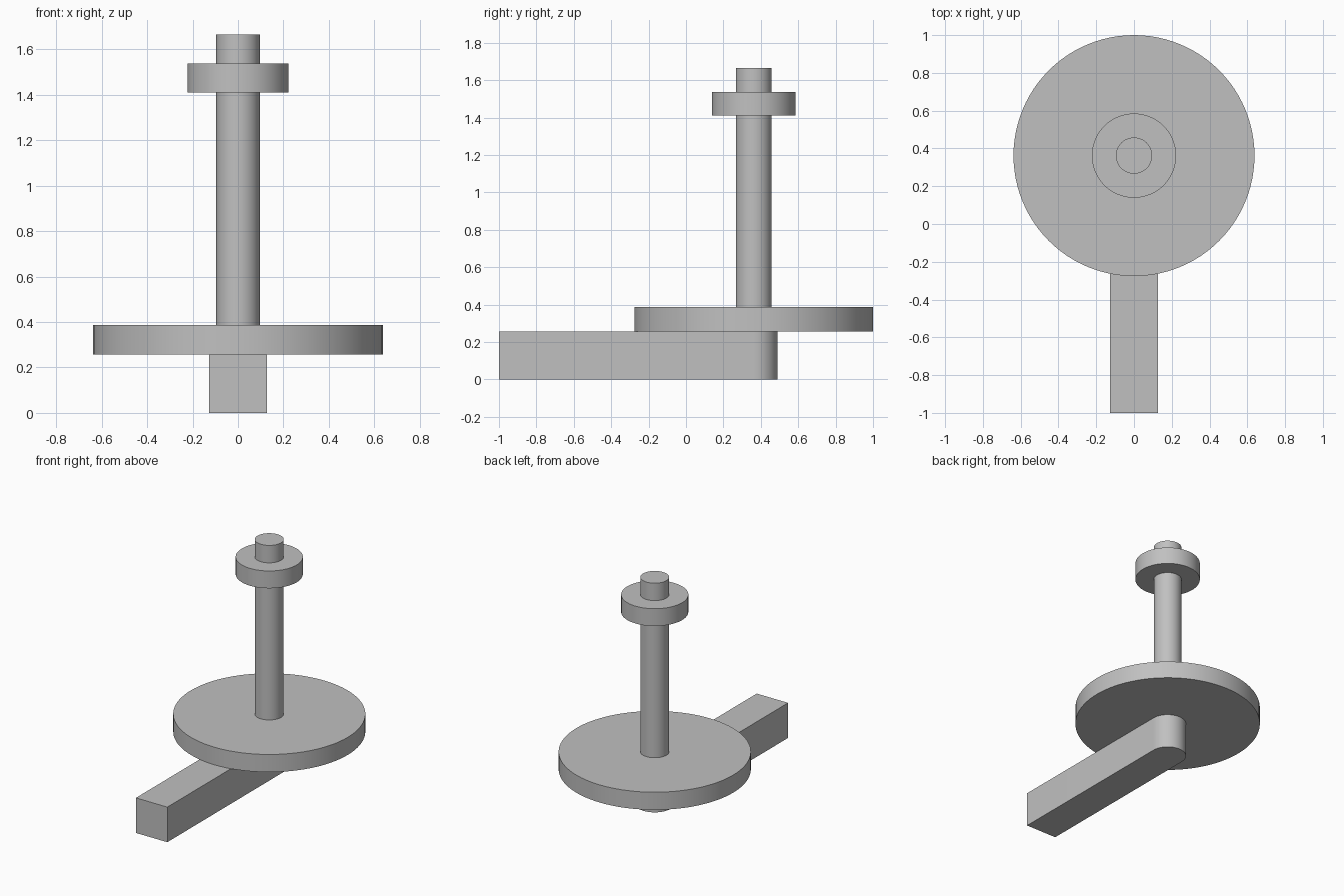
import bpy, bmesh, math

cube = bpy.data.objects.get("Cube")
if cube:
    bpy.data.objects.remove(cube, do_unlink=True)

AXIS_Y = 0.362      # shared axis of the round parts
ARM_R = 0.127       # half width of the arm
ARM_TOP = 0.257

grey = bpy.data.materials.new("plain grey")
grey.use_nodes = True
colour = (0.53, 0.53, 0.53, 1)
grey.diffuse_color = colour
grey.node_tree.nodes["Principled BSDF"].inputs["Base Color"].default_value = colour


def finish(obj, name):
    obj.name = obj.data.name = name
    obj.data.materials.append(grey)
    bpy.ops.object.select_all(action='DESELECT')
    obj.select_set(True)
    bpy.context.view_layer.objects.active = obj
    bpy.ops.object.shade_smooth_by_angle(angle=math.radians(30))


def cylinder(name, radius, bottom, top):
    bpy.ops.mesh.primitive_cylinder_add(
        vertices=96, radius=radius, depth=top - bottom,
        location=(0, AXIS_Y, (bottom + top) / 2))
    finish(bpy.context.object, name)


# Arm: straight bar with a square front end and a half-round back end
outline = [(-ARM_R, -1), (ARM_R, -1)]
steps = 32
for i in range(steps + 1):
    a = math.pi * i / steps
    outline.append((ARM_R * math.cos(a), AXIS_Y + ARM_R * math.sin(a)))
bm = bmesh.new()
base = bm.faces.new([bm.verts.new((x, y, 0)) for x, y in outline])
extruded = bmesh.ops.extrude_face_region(bm, geom=[base])
lifted = [v for v in extruded["geom"] if isinstance(v, bmesh.types.BMVert)]
bmesh.ops.translate(bm, verts=lifted, vec=(0, 0, ARM_TOP))
bmesh.ops.recalc_face_normals(bm, faces=bm.faces)
mesh = bpy.data.meshes.new("arm")
bm.to_mesh(mesh)
bm.free()
arm = bpy.data.objects.new("arm", mesh)
bpy.context.collection.objects.link(arm)
finish(arm, "arm")

# Round parts stacked on the arm
cylinder("disc", 0.638, ARM_TOP, 0.386)
cylinder("shaft", 0.096, 0.386, 1.665)
cylinder("collar", 0.223, 1.41, 1.537)
